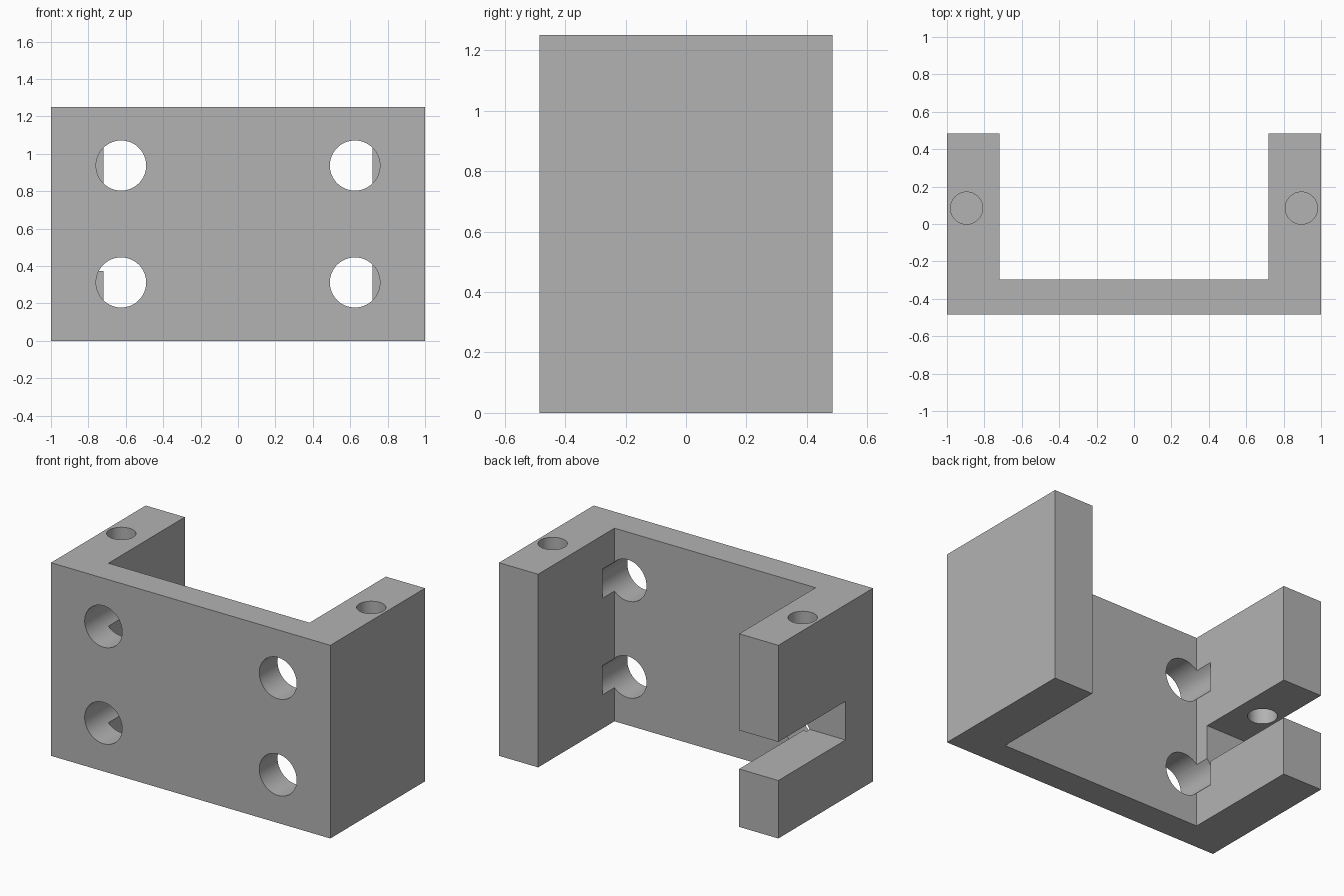
import bpy
import bmesh
from math import radians
from mathutils import Matrix, Vector

cube = bpy.data.objects.get("Cube")
if cube:
    bpy.data.objects.remove(cube, do_unlink=True)

# Main dimensions
HALF_X, HALF_Y, HEIGHT = 1.0, 0.484, 1.25
ARM_X = 0.72          # inner face of each arm
WALL_Y = -0.297       # inner face of the front wall

grey = bpy.data.materials.new("plain grey")
grey.use_nodes = True
colour = (0.45, 0.45, 0.45, 1)
grey.diffuse_color = colour
grey.node_tree.nodes["Principled BSDF"].inputs["Base Color"].default_value = colour


def add_object(name, bm):
    bmesh.ops.recalc_face_normals(bm, faces=bm.faces)
    mesh = bpy.data.meshes.new(name)
    bm.to_mesh(mesh)
    bm.free()
    mesh.materials.append(grey)
    obj = bpy.data.objects.new(name, mesh)
    bpy.context.collection.objects.link(obj)
    return obj


def cylinder(name, centre, radius, depth, turn=0):
    bm = bmesh.new()
    matrix = Matrix.Translation(centre) @ Matrix.Rotation(radians(turn), 4, "X")
    bmesh.ops.create_cone(bm, cap_ends=True, segments=64, radius1=radius,
                          radius2=radius, depth=depth, matrix=matrix)
    return add_object(name, bm)


def box(name, low, high):
    low, high = Vector(low), Vector(high)
    bm = bmesh.new()
    matrix = Matrix.Translation((low + high) / 2) @ Matrix.Diagonal((*(high - low), 1))
    bmesh.ops.create_cube(bm, size=1, matrix=matrix)
    return add_object(name, bm)


# U-shaped body, extruded upwards from its plan
half_plan = [(HALF_X, -HALF_Y), (HALF_X, HALF_Y), (ARM_X, HALF_Y), (ARM_X, WALL_Y)]
plan = half_plan + [(-x, y) for x, y in reversed(half_plan)]
bm = bmesh.new()
base = bm.faces.new([bm.verts.new((x, y, 0)) for x, y in plan])
top = bmesh.ops.extrude_face_region(bm, geom=[base])["geom"]
bmesh.ops.translate(bm, vec=(0, 0, HEIGHT),
                    verts=[v for v in top if isinstance(v, bmesh.types.BMVert)])
bracket = add_object("bracket", bm)

# Slot through the right arm, open at the back
cutters = [box("slot_cutter", (-1.1, -0.203, 0.375), (-0.6, 0.6, 0.625))]

for side in (-1, 1):
    # Horizontal holes through the front wall, ending inside the arms
    for z in (0.3125, 0.9375):
        cutters.append(cylinder("front_hole_cutter", (side * 0.625, -0.372, z),
                                0.134, 0.4, 90))
    # Blind vertical hole in the top of each arm
    cutters.append(cylinder("top_hole_cutter", (side * 0.895, 0.085, 0.95),
                            0.086, 0.8))

bpy.ops.object.select_all(action="DESELECT")
bpy.context.view_layer.objects.active = bracket
bracket.select_set(True)
for cutter in cutters:
    cutter.hide_render = True
    mod = bracket.modifiers.new(cutter.name, "BOOLEAN")
    mod.operation = "DIFFERENCE"
    mod.solver = "EXACT"
    mod.object = cutter
    bpy.ops.object.modifier_apply(modifier=mod.name)
for cutter in cutters:
    bpy.data.objects.remove(cutter, do_unlink=True)

# Smooth hole walls, sharp edges elsewhere
bpy.ops.object.shade_smooth_by_angle(angle=radians(30))
